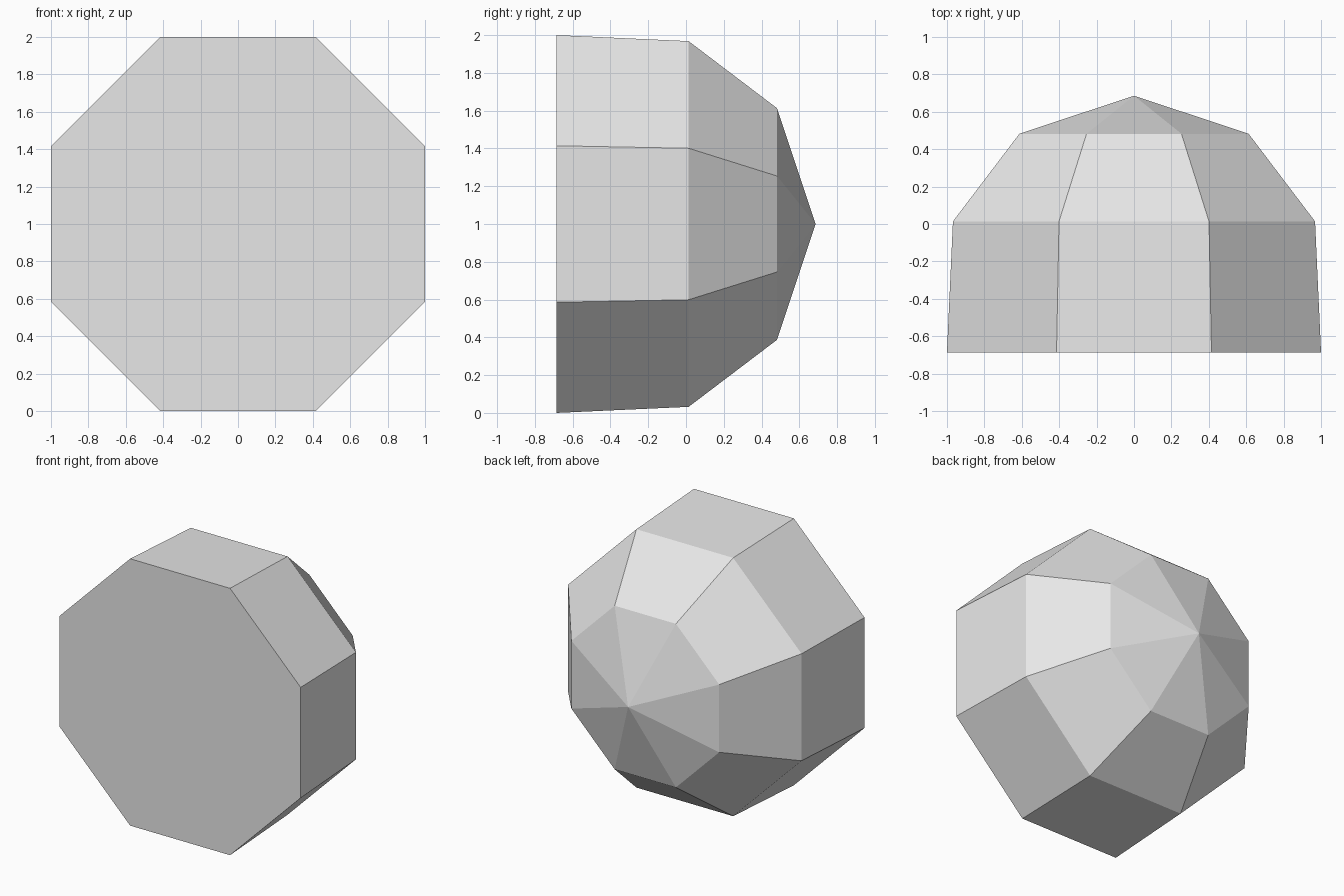
import bpy
import bmesh
from math import cos, sin, pi

cube = bpy.data.objects.get("Cube")
if cube:
    bpy.data.objects.remove(cube, do_unlink=True)

SIDES = 8
CENTRE_Z = 1.0

# Plain grey surface
grey = bpy.data.materials.new("light grey")
grey.use_nodes = True
colour = (0.8, 0.8, 0.8, 1)
grey.diffuse_color = colour
grey.node_tree.nodes["Principled BSDF"].inputs["Base Color"].default_value = colour

# Profile from flat front to pointed back: depth y, half-width across flats
profile = [(-0.686, 1.0), (0.014, 0.968), (0.482, 0.613)]
tip_y = 0.686


def add_ring(bm, y, half_width):
    radius = half_width / cos(pi / SIDES)
    angles = [(i + 0.5) * 2 * pi / SIDES for i in range(SIDES)]
    return [bm.verts.new((radius * cos(a), y, CENTRE_Z + radius * sin(a)))
            for a in angles]


# Octagonal dome lying on its side
bm = bmesh.new()
rings = [add_ring(bm, y, w) for y, w in profile]
tip = bm.verts.new((0, tip_y, CENTRE_Z))
bm.faces.new(rings[0])
for i in range(SIDES):
    j = (i + 1) % SIDES
    for a, b in zip(rings, rings[1:]):
        bm.faces.new((a[i], a[j], b[j], b[i]))
    bm.faces.new((rings[-1][i], rings[-1][j], tip))
bmesh.ops.recalc_face_normals(bm, faces=bm.faces)

mesh = bpy.data.meshes.new("octagonal_dome")
bm.to_mesh(mesh)
bm.free()
mesh.materials.append(grey)
dome = bpy.data.objects.new("octagonal_dome", mesh)
bpy.context.collection.objects.link(dome)
